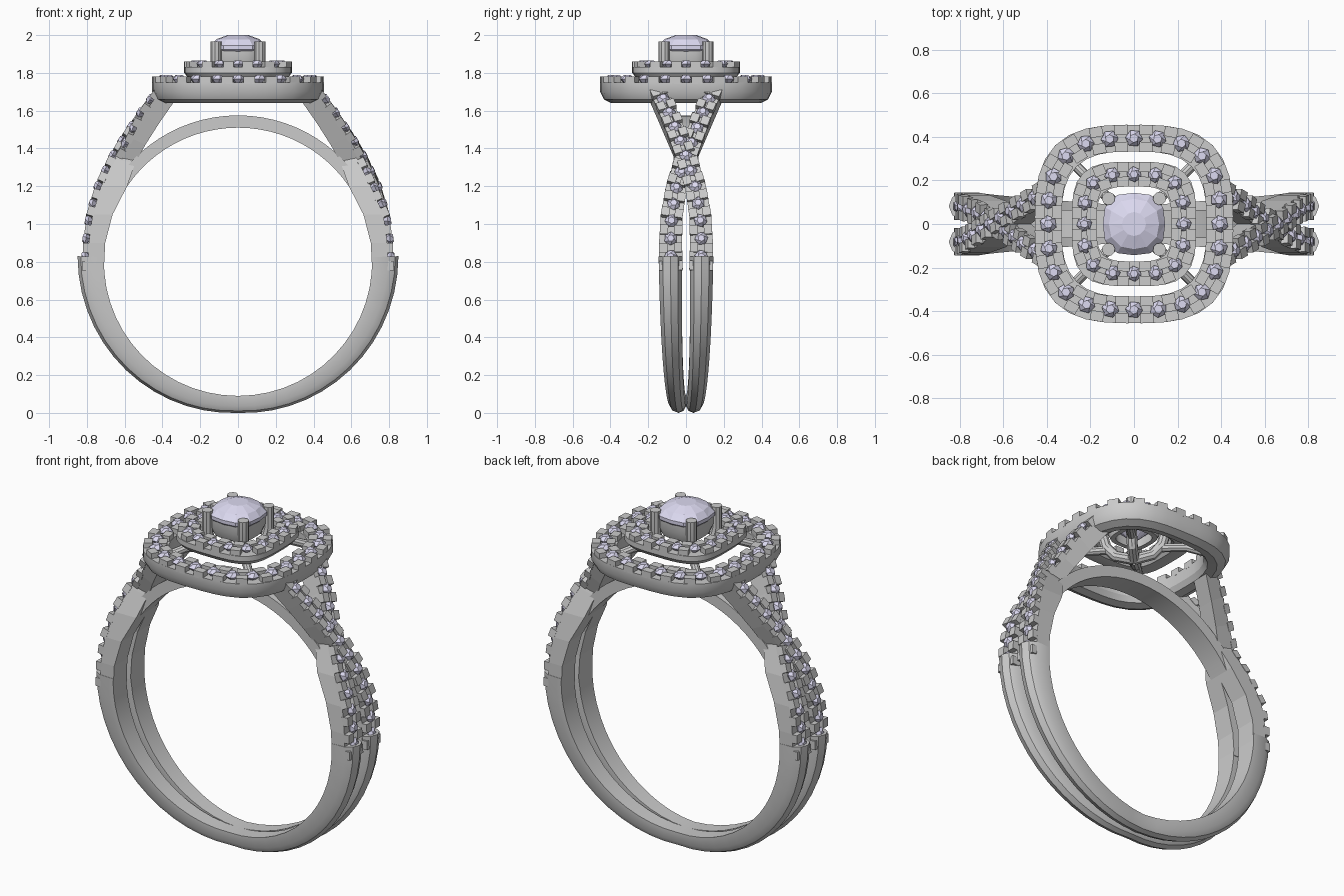
import bpy, bmesh, math, random
from mathutils import Vector, Matrix

if "Cube" in bpy.data.objects:
    bpy.data.objects.remove(bpy.data.objects["Cube"])

random.seed(4)
stone_mat = bpy.data.materials.new("lilac_stone")
stone_mat.diffuse_color = (0.72, 0.70, 0.88, 1)
stone_mat.use_nodes = True
stone_mat.node_tree.nodes["Principled BSDF"].inputs["Base Color"].default_value = stone_mat.diffuse_color


def finish(bm, name, mat=None, smooth=False):
    bmesh.ops.recalc_face_normals(bm, faces=bm.faces)
    me = bpy.data.meshes.new(name)
    bm.to_mesh(me)
    bm.free()
    ob = bpy.data.objects.new(name, me)
    bpy.context.collection.objects.link(ob)
    if mat:
        me.materials.append(mat)
    if smooth:
        bpy.ops.object.select_all(action='DESELECT')
        ob.select_set(True)
        bpy.context.view_layer.objects.active = ob
        bpy.ops.object.shade_smooth_by_angle(angle=math.radians(30))
    return ob


def skin(bm, rings, closed=False):
    """Bridge equal-length loops; cap the ends when open."""
    vs = [[bm.verts.new(p) for p in r] for r in rings]
    n = len(vs[0])
    for i in range(len(vs) if closed else len(vs) - 1):
        a, b = vs[i], vs[(i + 1) % len(vs)]
        for j in range(n):
            k = (j + 1) % n
            bm.faces.new((a[j], a[k], b[k], b[j]))
    if not closed:
        bm.faces.new(vs[0])
        bm.faces.new(vs[-1])


def frame(pos, tangent, normal):
    t = tangent.normalized()
    s = normal.cross(t).normalized()
    n = t.cross(s)
    m = Matrix((t, s, n)).transposed().to_4x4()
    m.translation = pos
    return m


def block(bm, m, size):
    bmesh.ops.create_cube(bm, size=1, matrix=m @ Matrix.Diagonal((*size, 1)))


def gem(bm, m, r, n=6):
    """Small faceted stone: table, girdle and pointed base."""
    m = m @ Matrix.Rotation(random.uniform(0, 6), 4, 'Z')
    ring = lambda q, z, o: [m @ Vector((q * math.cos((k + o) * math.tau / n),
                                        q * math.sin((k + o) * math.tau / n), z)) for k in range(n)]
    skin(bm, [ring(r * .05, -r * .9, 0), ring(r, 0, 0), ring(r * .5, r * .5, .5)])


def tube(bm, pts, r, n=10):
    pts = [Vector(p) for p in pts]
    rings = []
    for i, p in enumerate(pts):
        t = (pts[min(i + 1, len(pts) - 1)] - pts[max(i - 1, 0)]).normalized()
        u = t.cross(Vector((1, -1, 0))).normalized()
        v = t.cross(u)
        rings.append([p + r * (u * math.cos(k * math.tau / n) + v * math.sin(k * math.tau / n))
                      for k in range(n)])
    skin(bm, rings)


# ---- plain lower shank: two domed strands meeting at the bottom, and the bridge over the finger hole
CZ, RI = 0.80, 0.71
polar = lambda r, a, y: Vector((r * math.sin(a), y, CZ - r * math.cos(a)))
for s, nm in ((1, "back"), (-1, "front")):
    bm = bmesh.new()
    rings = []
    for i in range(-14, 15):
        f = abs(i) / 14
        a = math.radians(92) * i / 14
        ro, y, w = .80 + .05 * f, s * (.04 + .042 * math.sin(f * 1.57)), .041 + .022 * f
        rings.append([polar(RI + (ro - RI) * t, a, y + q * w) for t, q in
                      ((0, -1), (0, 1), (.6, 1), (.88, .65), (1, 0), (.88, -.65), (.6, -1))])
    skin(bm, rings)
    finish(bm, "lower_shank_" + nm, smooth=True)

bm = bmesh.new()
rings = []
for i in range(-12, 13):
    a = math.pi + math.radians(56) * i / 12
    rings.append([polar(r, a, y) for r, y in ((RI, -.065), (RI, .065), (.775, .065), (.775, -.065))])
skin(bm, rings)
finish(bm, "top_bridge", smooth=True)

# ---- crossing shoulders: (outer x, outer z, inner x, inner z, y, half width)
PATH = [(.825, .76, .71, .76, .08, .063), (.82, .90, .703, .90, .082, .061),
        (.80, 1.05, .664, 1.05, .075, .058), (.755, 1.20, .587, 1.20, .05, .056),
        (.685, 1.35, .545, 1.32, .005, .055), (.61, 1.475, .49, 1.42, -.04, .053),
        (.525, 1.60, .42, 1.53, -.09, .05), (.44, 1.715, .34, 1.645, -.14, .05)]
for s, nm, drop in ((1, "over", 0), (-1, "under", .022)):
    outer, inner = [], []
    for k, (ox, oz, ix, iz, y, w) in enumerate(PATH):
        o, i = Vector((ox, s * y, oz)), Vector((ix, s * y, iz))
        outer.append(o + (i - o).normalized() * (drop if 2 < k < 6 else 0))
        inner.append(i)
    lens = [(b - a).length for a, b in zip(outer, outer[1:])]

    def at(d):
        for k, L in enumerate(lens):
            if d <= L or k == len(lens) - 1:
                f = d / L
                o = outer[k].lerp(outer[k + 1], f)
                nrm = (o - inner[k].lerp(inner[k + 1], f)).normalized()
                w = PATH[k][5] * (1 - f) + PATH[k + 1][5] * f
                return o, outer[k + 1] - outer[k], nrm, w
            d -= L

    bm = bmesh.new()
    Y = Vector((0, 1, 0))
    rings = []
    for o, i, p in zip(outer, inner, PATH):
        top = o + (i - o).normalized() * .03
        rings.append([i - Y * p[5], i + Y * p[5], top + Y * p[5], top - Y * p[5]])
    skin(bm, rings)
    gems = bmesh.new()
    N = 11
    pitch = (sum(lens) - .03) / N
    for k in range(N + 1):
        o, t, nrm, w = at(.02 + k * pitch)
        for e in (-1, 1):
            m = frame(o, t, nrm)
            block(bm, m @ Matrix.Translation((0, e * (w - .022), -.02)), (pitch * .52, .044, .04))
        if k < N:
            o, t, nrm, w = at(.02 + (k + .5) * pitch)
            gem(gems, frame(o - nrm * .012, t, nrm), .036)
    a = finish(bm, "shoulder_" + nm + "_right")
    b = finish(gems, "shoulder_stones_" + nm + "_right", stone_mat)
    # the other side is the same shoulder turned half way round
    for ob in (a, b):
        c = bpy.data.objects.new(ob.name.replace("right", "left"), ob.data)
        c.rotation_euler.z = math.pi
        bpy.context.collection.objects.link(c)


# ---- cushion halos
def cushion(h, z, n, p):
    out = []
    for k in range(n):
        a = k * math.tau / n
        c, d = math.cos(a), math.sin(a)
        r = h / (abs(c) ** p + abs(d) ** p) ** (1 / p)
        out.append(Vector((r * c, r * d, z)))
    return out


def halo(name, profile, p, mid, top, count, r, half):
    bm = bmesh.new()
    skin(bm, [cushion(h, z, 40, p) for h, z in profile], closed=True)
    gems = bmesh.new()
    pts = cushion(mid, top, 720, p)
    seg = [(pts[(k + 1) % 720] - pts[k]).length for k in range(720)]
    step, d, nxt = sum(seg) / (2 * count), 0, 0
    up = Vector((0, 0, 1))
    for k in range(720):
        if d >= nxt * step - 1e-6 and nxt < 2 * count:
            m = frame(pts[k], pts[(k + 1) % 720] - pts[k - 1], up)
            if nxt % 2 == 0:
                gem(gems, m @ Matrix.Translation((0, 0, -.012)), r)
            else:
                for e in (-1, 1):
                    block(bm, m @ Matrix.Translation((0, e * (half - .023), -.02)),
                          (step * 1.1, .046, .04))
            nxt += 1
        d += seg[k]
    finish(bm, name, smooth=True)
    finish(gems, name + "_stones", stone_mat)


halo("outer_halo", [(.455, 1.75), (.455, 1.70), (.435, 1.66), (.395, 1.64), (.35, 1.65),
                    (.332, 1.68), (.332, 1.75)], 3.0, .393, 1.78, 24, .04, .062)
halo("inner_halo", [(.285, 1.83), (.285, 1.80), (.265, 1.775), (.235, 1.765), (.19, 1.77),
                    (.172, 1.79), (.172, 1.83)], 3.5, .228, 1.86, 16, .036, .057)

# ---- centre seat, claws and struts
bm = bmesh.new()
skin(bm, [cushion(h, z, 32, 3.2) for h, z in
          ((.13, 1.93), (.13, 1.87), (.11, 1.82), (.085, 1.82), (.09, 1.87), (.11, 1.93))], closed=True)
finish(bm, "centre_seat", smooth=True)
bm = bmesh.new()
for sx in (-1, 1):
    for sy in (-1, 1):
        q = lambda h, z: (sx * h, sy * h, z)
        tube(bm, [q(.117, 1.965), q(.117, 1.95), q(.117, 1.84), q(.105, 1.77), q(.07, 1.715), q(0, 1.69)], .03)
        tube(bm, [q(.09, 1.755), q(.2, 1.75), q(.30, 1.70)], .024)
finish(bm, "claws_and_struts", smooth=True)

# ---- centre stone: cushion cut with faceted crown
bm = bmesh.new()
skin(bm, [cushion(.008, 1.80, 12, 2), cushion(.143, 1.925, 12, 2.8), cushion(.143, 1.945, 12, 2.8),
          cushion(.115, 1.978, 12, 2.4), cushion(.055, 2.0, 12, 2)])
bmesh.ops.triangulate(bm, faces=bm.faces)
finish(bm, "centre_stone", stone_mat)
